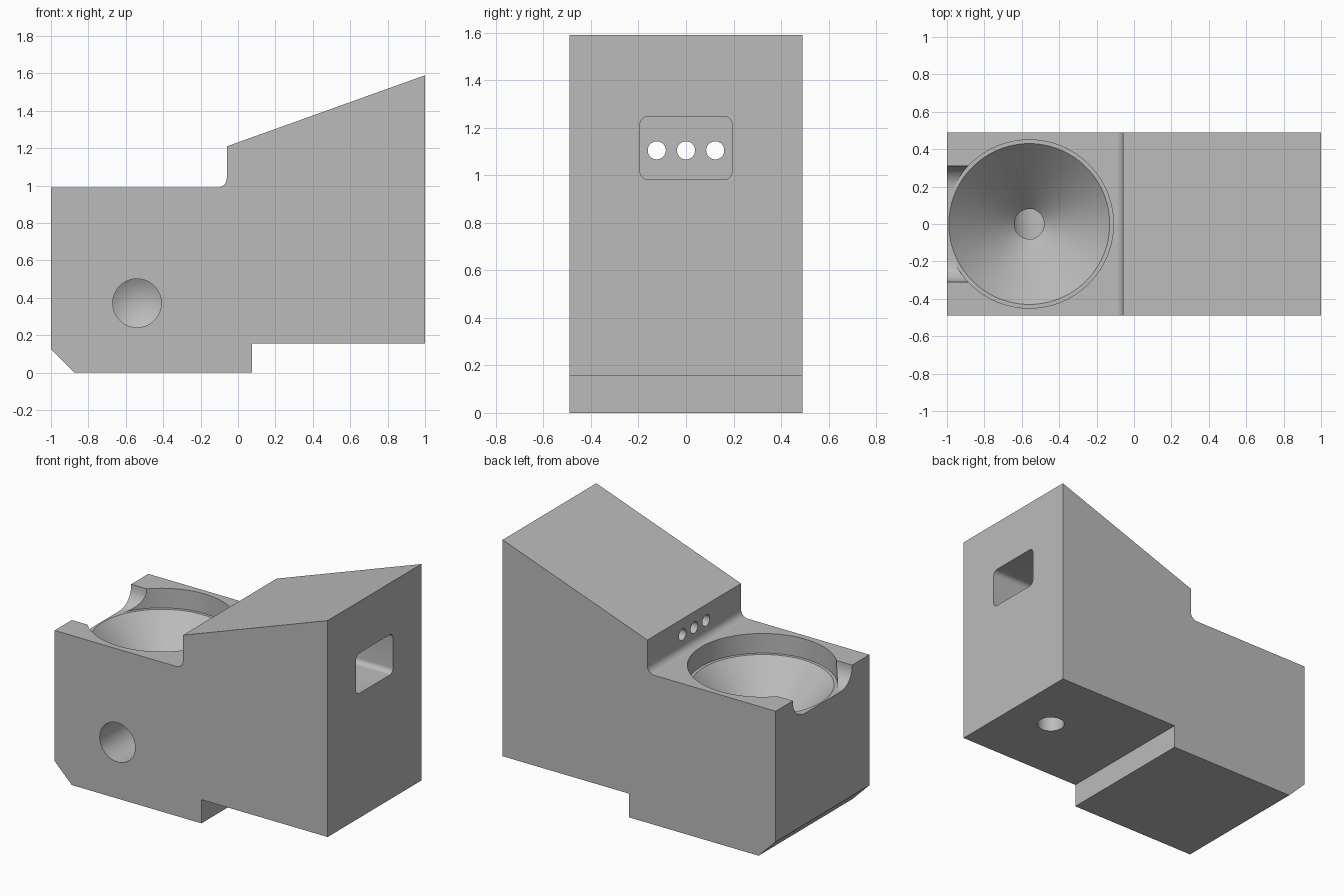
import bpy, bmesh, math
from mathutils import Vector

cube = bpy.data.objects.get("Cube")
if cube:
    bpy.data.objects.remove(cube, do_unlink=True)

grey = bpy.data.materials.new("machined_grey")
grey.use_nodes = True
grey.diffuse_color = (0.5, 0.5, 0.5, 1)
grey.node_tree.nodes["Principled BSDF"].inputs["Base Color"].default_value = (0.5, 0.5, 0.5, 1)


def make_object(name, bm):
    bmesh.ops.recalc_face_normals(bm, faces=bm.faces)
    mesh = bpy.data.meshes.new(name)
    bm.to_mesh(mesh)
    bm.free()
    mesh.materials.append(grey)
    obj = bpy.data.objects.new(name, mesh)
    bpy.context.collection.objects.link(obj)
    return obj


def prism(name, points, extrusion):
    """Extrude a closed outline of 3D points."""
    bm = bmesh.new()
    face = bm.faces.new([bm.verts.new(p) for p in points])
    result = bmesh.ops.extrude_face_region(bm, geom=[face])
    verts = [g for g in result["geom"] if isinstance(g, bmesh.types.BMVert)]
    bmesh.ops.translate(bm, verts=verts, vec=extrusion)
    return make_object(name, bm)


def lathe(name, start, direction, profile, steps=48):
    """Turn (radius, distance) points around an axis."""
    bm = bmesh.new()
    verts = [bm.verts.new((r, 0, d)) for r, d in profile]
    edges = [bm.edges.new(pair) for pair in zip(verts, verts[1:])]
    bmesh.ops.spin(bm, geom=verts + edges, axis=(0, 0, 1), cent=(0, 0, 0),
                   angle=math.tau, steps=steps, use_duplicate=False)
    bmesh.ops.remove_doubles(bm, verts=bm.verts, dist=0.0001)
    rotation = Vector((0, 0, 1)).rotation_difference(Vector(direction))
    for v in bm.verts:
        v.co = rotation @ v.co + Vector(start)
    return make_object(name, bm)


def drill(name, start, direction, radius, depth, tip=True, lead=0.1):
    """Drilled hole with a pointed end."""
    end = depth + (radius * 0.6 if tip else 0)
    return lathe(name, start, direction,
                 [(0, -lead), (radius, -lead), (radius, depth), (0, end)])


def arc(cx, cy, r, a0, a1, steps=8):
    angles = [math.radians(a0 + (a1 - a0) * i / steps) for i in range(steps + 1)]
    return [(cx + r * math.cos(a), cy + r * math.sin(a)) for a in angles]


# Main block: side profile with chamfered foot, sloped top and filleted step
outline = [(-1, 0.125), (-0.875, 0), (0.075, 0), (0.075, 0.157), (1, 0.157),
           (1, 1.59), (-0.06, 1.21)]
outline += arc(-0.11, 1.04, 0.05, 0, -90) + [(-1, 0.99)]
block = prism("block", [(x, -0.49, z) for x, z in outline], (0, 0.98, 0))

cutters = []

# Conical bowl with a counterbore and a neck at the bottom
cutters.append(lathe("bowl", (-0.56, 0, 0), (0, 0, 1),
                     [(0, 1.2), (0.45, 1.2), (0.45, 0.86), (0.43, 0.86),
                      (0.08, 0.5), (0.08, 0.37), (0, 0.37)], 96))

# Round-cornered notch through the end wall
notch = [(0.31, 1.1)] + arc(0.19, 0.98, 0.12, 0, -90) + arc(-0.19, 0.98, 0.12, -90, -180)
notch.append((-0.31, 1.1))
cutters.append(prism("notch", [(-1.1, y, z) for y, z in notch], (0.4, 0, 0)))

# Cross hole from the front
cutters.append(drill("cross_hole", (-0.54, -0.49, 0.372), (0, 1, 0), 0.13, 0.69))

# Rounded pocket in the tall end
pocket = []
for y, z, a in ((0.16, 1.215, 0), (-0.16, 1.215, 90), (-0.16, 1.015, 180), (0.16, 1.015, 270)):
    pocket += arc(y, z, 0.033, a, a + 90)
cutters.append(prism("pocket", [(1.1, y, z) for y, z in pocket], (-0.55, 0, 0)))

# Three passages from the step to the pocket
for y in (-0.123, 0, 0.123):
    cutters.append(drill("passage", (-0.06, y, 1.105), (1, 0, 0), 0.038, 0.7, False))

# Hole from the underside up into the pocket
cutters.append(drill("underside_hole", (0.69, 0, 0.157), (0, 0, 1), 0.086, 0.9, False))

# Holes square to the sloped top
slope = 0.38 / 1.06
inward = Vector((slope, 0, -1)).normalized()
for x, y, radius, depth in ((0.556, 0.308, 0.043, 1.228), (0.556, -0.308, 0.043, 1.228),
                            (0.66, 0, 0.043, 0.14), (0.88, 0, 0.038, 0.14)):
    top = (x, y, 1.59 - (1 - x) * slope)
    cutters.append(drill("slope_hole", top, inward, radius, depth))

# Cut everything out of the block
bpy.context.view_layer.objects.active = block
for cutter in cutters:
    cutter.hide_render = True
    mod = block.modifiers.new(cutter.name, "BOOLEAN")
    mod.operation = "DIFFERENCE"
    mod.solver = "EXACT"
    mod.object = cutter
    bpy.ops.object.modifier_apply(modifier=mod.name)
    bpy.data.objects.remove(cutter, do_unlink=True)

bpy.ops.object.select_all(action="DESELECT")
block.select_set(True)
bpy.ops.object.shade_smooth_by_angle(angle=math.radians(25))
